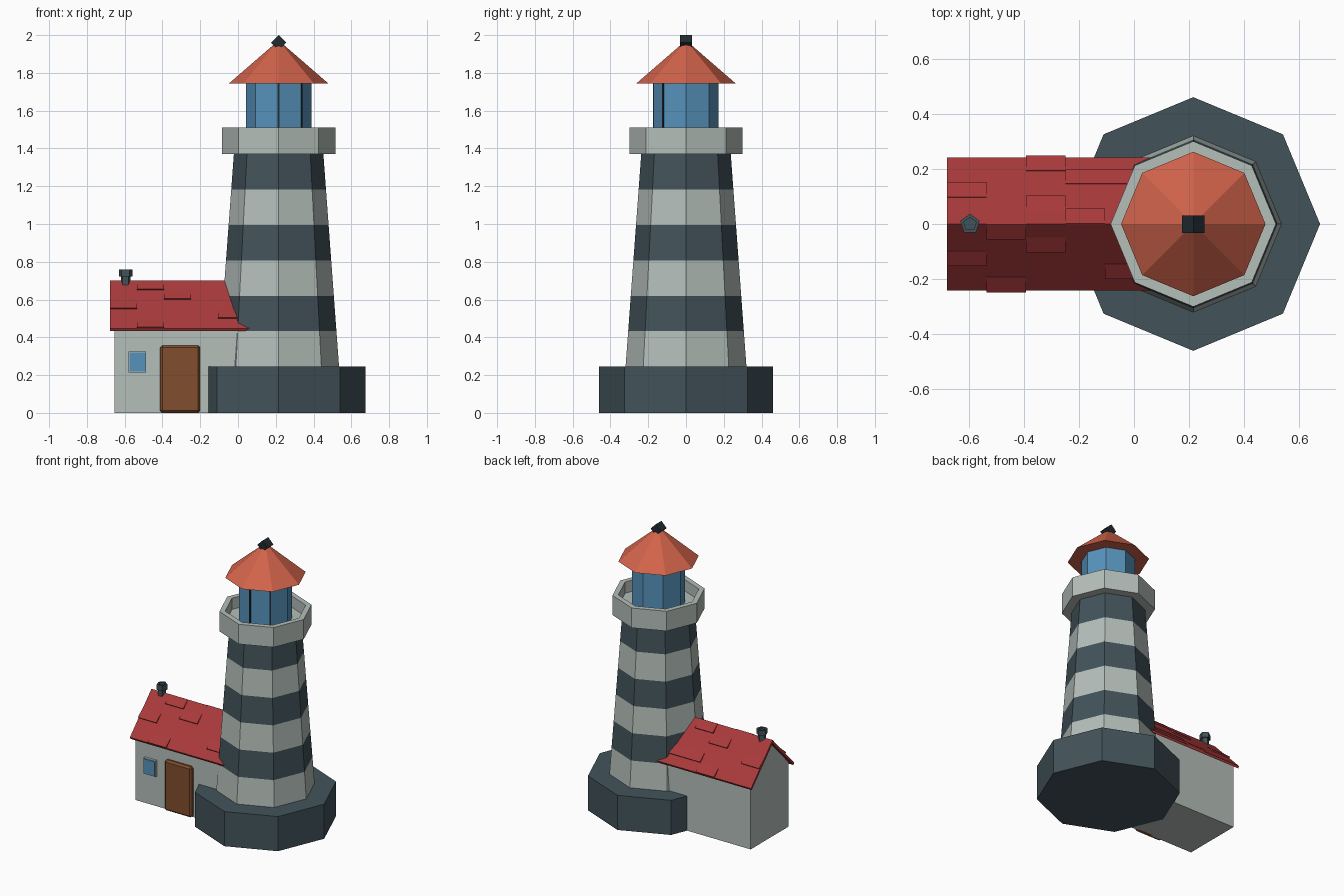
import bpy, bmesh, math
from mathutils import Matrix

if "Cube" in bpy.data.objects:
    bpy.data.objects.remove(bpy.data.objects["Cube"])


def material(name, rgb):
    m = bpy.data.materials.new(name)
    m.diffuse_color = (*rgb, 1)
    m.use_nodes = True
    m.node_tree.nodes["Principled BSDF"].inputs["Base Color"].default_value = m.diffuse_color
    return m


LIGHT = material("pale stone", (0.46, 0.52, 0.49))
SLATE = material("dark slate", (0.055, 0.086, 0.102))
BLACK = material("near black iron", (0.014, 0.024, 0.03))
ORANGE = material("orange roof", (0.64, 0.125, 0.07))
RED = material("red tiles", (0.40, 0.042, 0.044))
BLUE = material("blue glass", (0.095, 0.29, 0.50))
BROWN = material("brown wood", (0.22, 0.075, 0.027))

TX = 0.215  # tower axis


def finish(name, bm, *mats):
    bmesh.ops.remove_doubles(bm, verts=bm.verts, dist=1e-5)
    bmesh.ops.recalc_face_normals(bm, faces=bm.faces)
    me = bpy.data.meshes.new(name)
    bm.to_mesh(me)
    bm.free()
    for m in mats:
        me.materials.append(m)
    ob = bpy.data.objects.new(name, me)
    bpy.context.collection.objects.link(ob)
    return ob


def lathe(name, profile, mats, x=TX, sides=8, turn=0.0, rule=None):
    """Turn a closed (radius, z) profile into a faceted solid."""
    bm = bmesh.new()
    rings = []
    for r, z in profile:
        if r == 0:
            rings.append([bm.verts.new((x, 0, z))] * sides)
        else:
            rings.append([bm.verts.new((x + r * math.cos(turn + math.tau * i / sides),
                                        r * math.sin(turn + math.tau * i / sides), z))
                          for i in range(sides)])
    for a, b in zip(rings, rings[1:]):
        for i in range(sides):
            j = (i + 1) % sides
            f = bm.faces.new(list(dict.fromkeys((a[i], a[j], b[j], b[i]))))
            if rule:
                f.material_index = rule(f.calc_center_median().z)
    return finish(name, bm, *mats)


def prism(name, points, x0, x1, mat):
    """Extrude a (y, z) outline along x."""
    bm = bmesh.new()
    a = [bm.verts.new((x0, y, z)) for y, z in points]
    b = [bm.verts.new((x1, y, z)) for y, z in points]
    n = len(points)
    bm.faces.new(a)
    bm.faces.new(b[::-1])
    for i in range(n):
        bm.faces.new((a[i], b[i], b[(i + 1) % n], a[(i + 1) % n]))
    return finish(name, bm, mat)


def box(name, centre, size, mat, rot=None, bevel=0):
    bm = bmesh.new()
    m = Matrix.Translation(centre) @ (rot or Matrix()) @ Matrix.Diagonal((*size, 1))
    bmesh.ops.create_cube(bm, size=1, matrix=m)
    ob = finish(name, bm, mat)
    if bevel:
        mod = ob.modifiers.new("bevel", "BEVEL")
        mod.width = bevel
        mod.segments = 1
    return ob


# Tower base and striped tapering shaft
lathe("tower_base", [(0, 0), (0.46, 0), (0.46, 0.245), (0, 0.245)], [SLATE])
Z0, Z1, BANDS = 0.245, 1.37, 6
shaft = [(0.32 - 0.083 * i / BANDS, Z0 + (Z1 - Z0) * i / BANDS) for i in range(BANDS + 1)]
lathe("tower_shaft", [(0, Z0)] + shaft + [(0, Z1)], [LIGHT, SLATE],
      rule=lambda z: min(BANDS - 1, max(0, int((z - Z0) / (Z1 - Z0) * BANDS))) % 2)

# Gallery with a recessed floor
lathe("gallery", [(0, 1.37), (0.30, 1.37), (0.30, 1.51), (0.262, 1.51),
                  (0.262, 1.43), (0, 1.43)], [LIGHT])

# Lantern room, thin glazing bars, roof and finial
lathe("lantern", [(0, 1.42), (0.173, 1.42), (0.173, 1.75), (0, 1.75)], [BLUE])
for k, deg in enumerate((-90, -45)):
    a = math.radians(deg)
    box(f"glazing_bar_{k + 1}", (TX + 0.172 * math.cos(a), 0.172 * math.sin(a), 1.587),
        (0.006, 0.01, 0.315), BLACK, Matrix.Rotation(a, 4, "Z"))
lathe("lantern_roof", [(0, 1.745), (0.262, 1.745), (0, 1.972)], [ORANGE])
box("roof_finial", (TX, -0.001, 1.96), (0.057, 0.064, 0.057), BLACK,
    Matrix.Rotation(math.pi / 4, 4, "Y"))

# Cottage walls with gable
prism("cottage_walls", [(-0.212, 0), (0.212, 0), (0.212, 0.46), (0, 0.68), (-0.212, 0.46)],
      -0.655, 0.05, LIGHT)

# Cottage roof slabs
EAVE, ZE, ZR = 0.241, 0.448, 0.70
prism("cottage_roof", [(-EAVE, ZE), (0, ZR), (EAVE, ZE), (EAVE - 0.008, ZE - 0.014),
                       (0, ZR - 0.025), (-EAVE + 0.008, ZE - 0.014)], -0.678, 0.08, RED)

# Raised tiles: (column, row from ridge) on the front and back slopes
length = math.hypot(EAVE, ZR - ZE)
dy, dz = EAVE / length, (ZR - ZE) / length
tiles = {-1: [(0, 2), (1, 0), (1, 4), (2, 1), (4, 3)],
         1: [(0, 2), (2, 1), (2, 4), (3, 0), (3, 3), (4, 3)]}
for side, cells in tiles.items():
    for k, (col, row) in enumerate(cells):
        pts = []
        for u, n in ((row, -0.004), (row, 0.002), (row + 1, 0.01), (row + 1, -0.004)):
            u *= length / 5
            pts.append((side * (u * dy + n * dz), ZR - u * dz + n * dy))
        x = -0.678 + 0.143 * col
        prism(f"roof_tile_{'front' if side < 0 else 'back'}_{k + 1}", pts, x, x + 0.143, RED)

# Chimney pipe with cap
lathe("chimney", [(0, 0.66), (0.026, 0.66), (0.026, 0.722), (0.037, 0.722),
                  (0.037, 0.758), (0.024, 0.758), (0.024, 0.745), (0, 0.745)],
      [SLATE], x=-0.595, sides=5, turn=math.pi / 2)

# Door and window on the front wall
box("door", (-0.307, -0.212, 0.179), (0.212, 0.05, 0.358), BROWN, bevel=0.012)
box("window_frame", (-0.533, -0.212, 0.27), (0.094, 0.034, 0.112), LIGHT)
box("window_pane", (-0.533, -0.212, 0.27), (0.084, 0.042, 0.102), BLUE)
